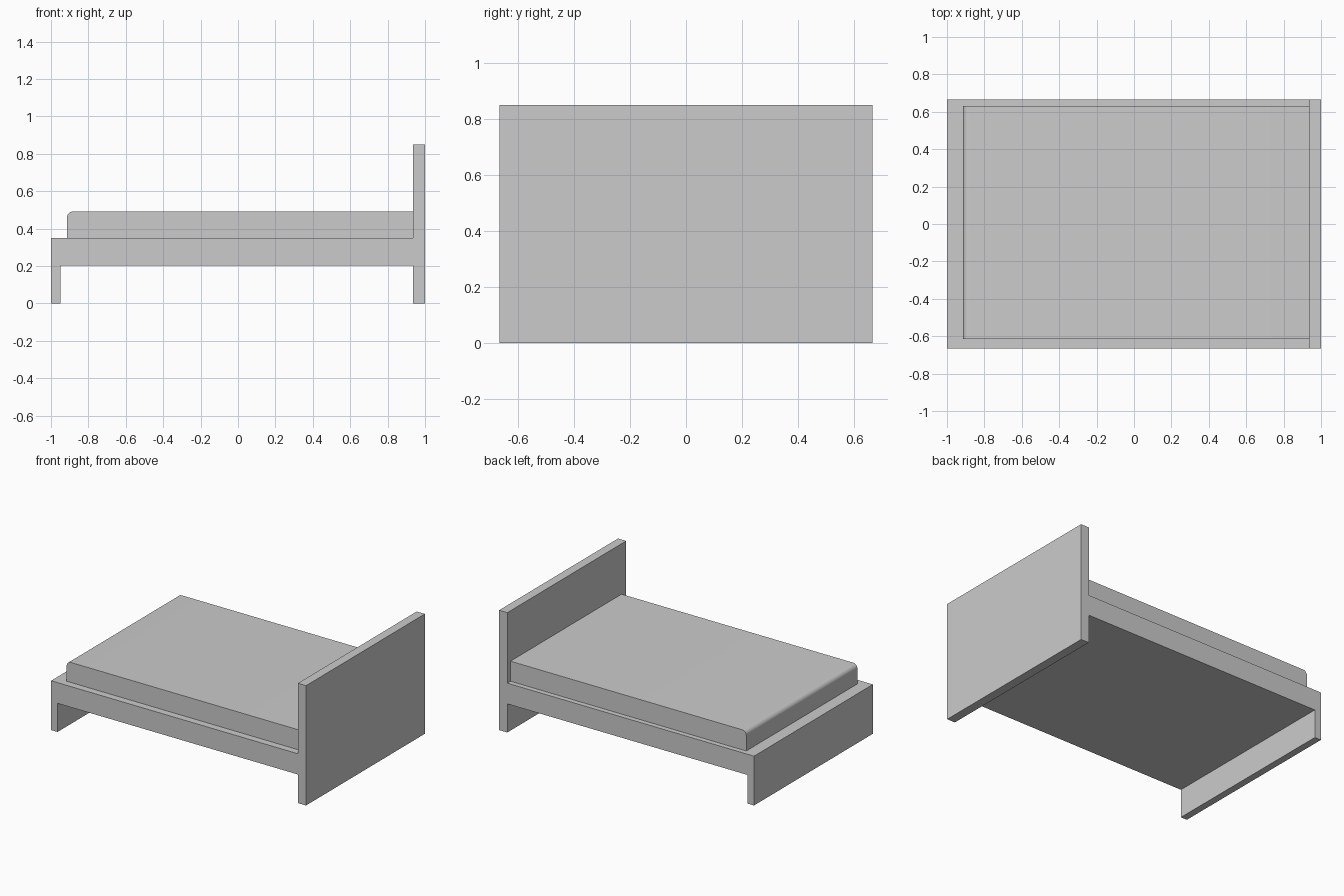
import bpy, math

if "Cube" in bpy.data.objects:
    bpy.data.objects.remove(bpy.data.objects["Cube"])


def extrude_profile(name, points, y0, y1):
    """Sweep a side profile (x, z), listed anticlockwise seen from -y, from y0 to y1."""
    n = len(points)
    verts = [(x, y, z) for y in (y0, y1) for x, z in points]
    faces = [tuple(range(n)), tuple(range(2 * n - 1, n - 1, -1))]
    faces += [(i, i + n, (i + 1) % n + n, (i + 1) % n) for i in range(n)]
    mesh = bpy.data.meshes.new(name)
    mesh.from_pydata(verts, [], faces)
    obj = bpy.data.objects.new(name, mesh)
    bpy.context.collection.objects.link(obj)
    return obj


# Bed frame: footboard, platform and headboard in one continuous profile
extrude_profile("bed_frame", [
    (-1, 0), (-0.95, 0), (-0.95, 0.203), (0.936, 0.203), (0.936, 0), (1, 0),
    (1, 0.85), (0.936, 0.85), (0.936, 0.35), (-1, 0.35)], -0.666, 0.666)

# Mattress: rounded along the top edge at the foot end
foot, head, base, top, r = -0.914, 0.936, 0.35, 0.492, 0.032
arc = [(foot + r - r * math.sin(a), top - r + r * math.cos(a))
       for a in (math.radians(90 * i / 8) for i in range(9))]
mattress = extrude_profile("mattress", [(foot, base), (head, base), (head, top)] + arc,
                           -0.615, 0.63)
bpy.context.view_layer.objects.active = mattress
mattress.select_set(True)
bpy.ops.object.shade_smooth_by_angle(angle=math.radians(30))
